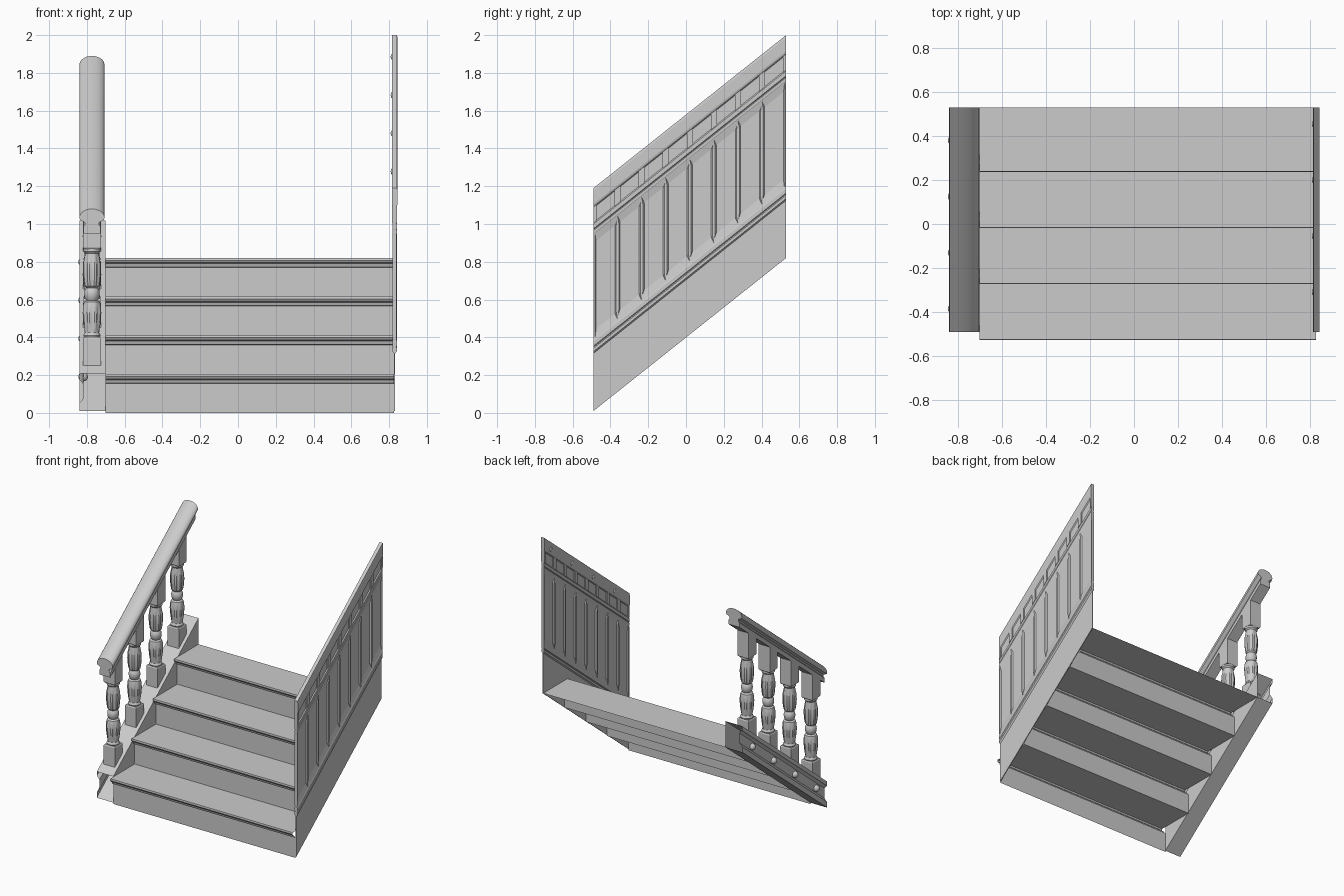
import bpy, bmesh, math
from mathutils import Matrix

if "Cube" in bpy.data.objects:
    bpy.data.objects.remove(bpy.data.objects["Cube"])

Y0, Y1 = -0.49, 0.53          # front and back ends of the sloped parts
S = 0.81 / (Y1 - Y0)          # stair slope
RUN, RISE = 0.255, 0.205


def lift(y):
    return S * (y - Y0)


def finish(name, bm, smooth=None):
    bmesh.ops.recalc_face_normals(bm, faces=bm.faces)
    me = bpy.data.meshes.new(name)
    bm.to_mesh(me)
    bm.free()
    ob = bpy.data.objects.new(name, me)
    bpy.context.collection.objects.link(ob)
    if smooth:
        bpy.ops.object.select_all(action='DESELECT')
        ob.select_set(True)
        bpy.context.view_layer.objects.active = ob
        bpy.ops.object.shade_smooth_by_angle(angle=math.radians(smooth))
    return ob


def loft(bm, rings, closed=True, caps=True):
    """Bridge rings of 3D points into a surface."""
    vs = [[bm.verts.new(p) for p in r] for r in rings]
    n = len(vs[0])
    for a, b in zip(vs, vs[1:]):
        for i in range(n if closed else n - 1):
            j = (i + 1) % n
            bm.faces.new((a[i], a[j], b[j], b[i]))
    if caps:
        bm.faces.new(vs[0])
        bm.faces.new(vs[-1])


def sloped(name, profile, caps=True, smooth=None):
    """Run an (x, height) profile up the slope of the stairs."""
    bm = bmesh.new()
    loft(bm, [[(x, y, h + lift(y)) for x, h in profile] for y in (Y0, Y1)], True, caps)
    return finish(name, bm, smooth)


def knob(bm, x, y, z, r, depth):
    m = Matrix.Translation((x, y, z)) @ Matrix.Diagonal((depth, r, r, 1))
    bmesh.ops.create_uvsphere(bm, u_segments=10, v_segments=8, radius=1, matrix=m)


# Steps: one folded sheet of risers, moulded nosings and treads
prof = []
for i in range(4):
    y, z, top = Y0 + i * RUN, i * RISE, (i + 1) * RISE
    prof += [(y, z), (y, top - 0.05), (y - 0.012, top - 0.047), (y - 0.018, top - 0.03),
             (y - 0.03, top - 0.025), (y - 0.038, top - 0.012), (y - 0.036, top)]
prof.append((Y1, 4 * RISE))
bm = bmesh.new()
loft(bm, [[(x, y, z) for y, z in prof] for x in (-0.702, 0.826)], False, False)
finish("steps", bm)

# Left stringer: hollow beam with a recessed outer face
sloped("left_stringer", [(-0.702, 0.01), (-0.702, 0.208), (-0.84, 0.208), (-0.84, 0.175),
                         (-0.828, 0.165), (-0.818, 0.15), (-0.818, 0.075), (-0.828, 0.062),
                         (-0.84, 0.052), (-0.84, 0.01)], caps=False)
bm = bmesh.new()
for i in range(4):
    y = -0.385 + i * RUN
    knob(bm, -0.82, y, 0.108 + lift(y), 0.025, 0.027)
finish("stringer_knobs", bm, 60)

# Handrail: mushroom section with round top, side groove and lower fillet
CX = -0.773
half = [(0.045, 0.95), (0.045, 0.985), (0.036, 0.995), (0.036, 1.008), (0.05, 1.015),
        (0.064, 1.022), (0.066, 1.035)]
half += [(0.066 * math.cos(a), 1.035 + 0.045 * math.sin(a))
         for a in (math.radians(d) for d in range(15, 90, 15))]
rail = [(CX + x, h) for x, h in half] + [(CX, 1.08)] + [(CX - x, h) for x, h in reversed(half)]
sloped("handrail", rail, smooth=35)

# Balusters: square blocks cut to the slope, with fluted turnings between
turn = [(0.040, 0.395, 0), (0.046, 0.41, 0), (0.038, 0.425, 0), (0.041, 0.44, 1),
        (0.047, 0.48, 1), (0.051, 0.53, 1), (0.048, 0.57, 1), (0.042, 0.588, 0),
        (0.030, 0.596, 0), (0.038, 0.61, 0), (0.041, 0.63, 0), (0.038, 0.65, 0),
        (0.030, 0.662, 0), (0.041, 0.672, 1), (0.046, 0.70, 1), (0.050, 0.75, 1),
        (0.048, 0.79, 1), (0.040, 0.83, 1), (0.037, 0.845, 0), (0.046, 0.855, 0),
        (0.046, 0.867, 0), (0.040, 0.876, 0)]
N = 24
for i in range(4):
    cy = -0.39 + i * RUN
    up = i * RUN * S
    bm = bmesh.new()
    w = 0.047
    sq = [(-w, -w), (w, -w), (w, w), (-w, w)]

    def flat(z, k=1.0):
        return [(CX + x * k, cy + y * k, z + up) for x, y in sq]

    def cut(h):
        return [(CX + x, cy + y, h + lift(cy + y)) for x, y in sq]
    loft(bm, [cut(0.2), flat(0.395), flat(0.402, 0.9)])
    loft(bm, [flat(0.868, 0.9), flat(0.876), cut(0.955)])
    rings = []
    for r, z, flute in turn:
        ring = []
        for k in range(N):
            a = 2 * math.pi * k / N
            q = r * (0.9 if flute and k % 3 == 0 else 1)
            ring.append((CX + q * math.cos(a), cy + q * math.sin(a), z + up))
        rings.append(ring)
    loft(bm, rings)
    finish(f"baluster_{i + 1}", bm, 28)

# Right wall: thin panelled board with mouldings and a top rail on both faces
WX = 0.829
side = [(0.003, 0.01), (0.003, 0.315), (0.012, 0.325), (0.012, 0.342), (0.008, 0.348),
        (0.012, 0.354), (0.012, 0.378), (0.010, 0.385), (0.003, 0.435), (0.003, 0.90),
        (0.010, 0.945), (0.012, 0.95), (0.012, 0.965), (0.008, 0.97), (0.012, 0.975),
        (0.012, 1.0), (0.005, 1.008), (0.005, 1.085), (0.012, 1.092), (0.015, 1.105),
        (0.015, 1.175), (0.013, 1.19)]
sloped("right_wall", [(WX + x, h) for x, h in side] + [(WX - x, h) for x, h in reversed(side)])

# Wall stiles with pointed ends, and small blocks in the frieze
stiles, blocks = bmesh.new(), bmesh.new()
for i in range(9):
    yc = Y0 + i * (Y1 - Y0) / 8
    a, b = max(yc - 0.016, Y0), min(yc + 0.016, Y1)
    for s in (-1, 1):
        outline = [(yc, 0.395), (b, 0.44), (b, 0.895), (yc, 0.94), (a, 0.895), (a, 0.44)]
        if i in (0, 8):
            outline = [(a, 0.395), (b, 0.395), (b, 0.94), (a, 0.94)]
        rings = []
        for d, k in ((0.001, 1), (0.011, 0.45)):
            rings.append([(WX + s * d, yc + (y - yc) * k, h + lift(yc + (y - yc) * k))
                          for y, h in outline])
        loft(stiles, rings)
        rect = [(a, 1.005), (b, 1.005), (b, 1.09), (a, 1.09)]
        loft(blocks, [[(WX + s * d, y, h + lift(y)) for y, h in rect] for d in (0.002, 0.013)])
finish("wall_stiles", stiles)
finish("wall_frieze_blocks", blocks)

# Knobs on the inner face of the wall rail
bm = bmesh.new()
for i in range(4):
    y = -0.31 + i * RUN
    knob(bm, WX - 0.013, y, 1.135 + lift(y), 0.016, 0.008)
finish("wall_knobs", bm, 60)
